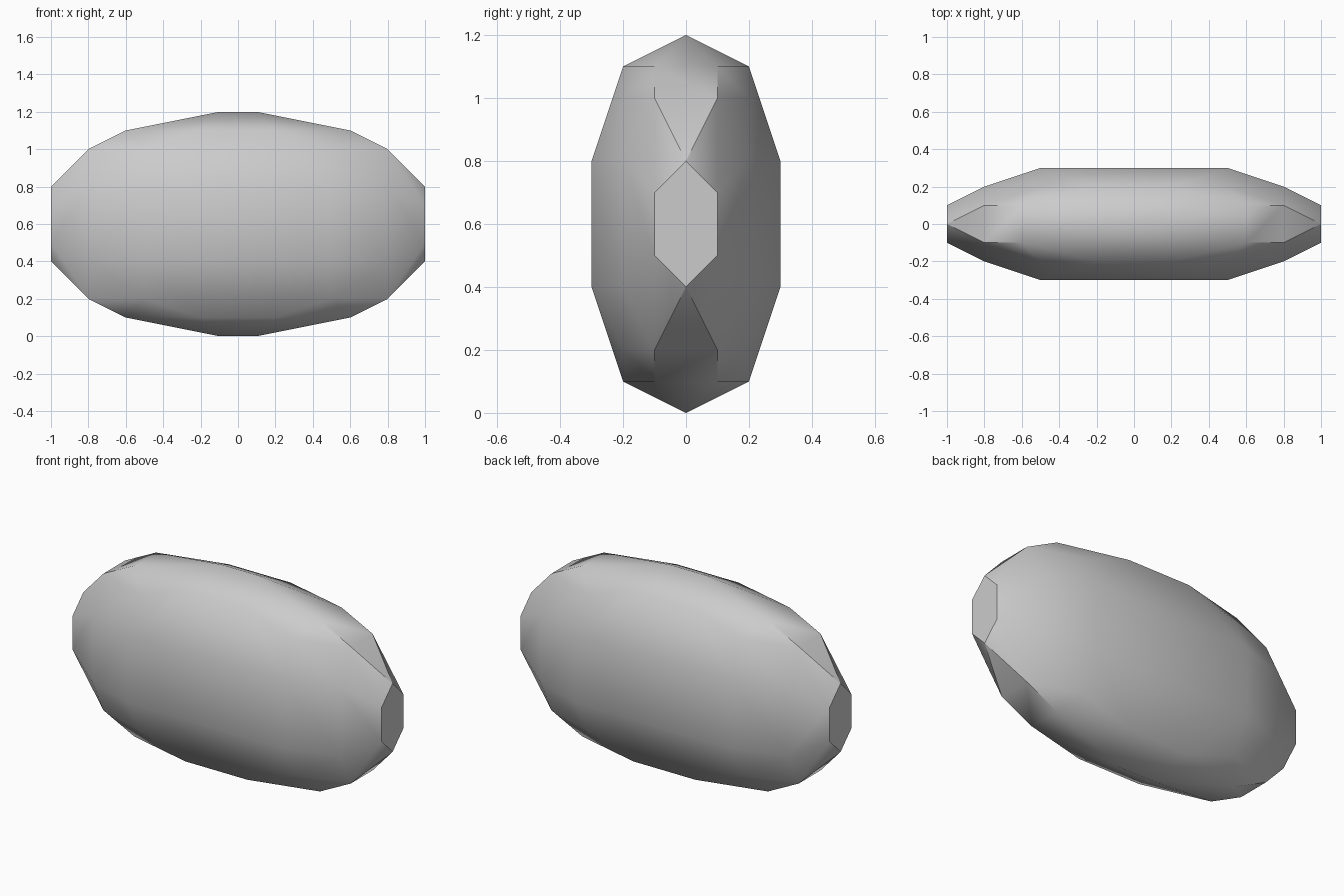
import bpy
import bmesh
import math
from itertools import product

old = bpy.data.objects.get("Cube")
if old:
    bpy.data.objects.remove(old, do_unlink=True)

# Plain grey stone
stone = bpy.data.materials.new("stone_grey")
stone.use_nodes = True
colour = (0.6, 0.6, 0.6, 1.0)
stone.diffuse_color = colour
stone.node_tree.nodes["Principled BSDF"].inputs["Base Color"].default_value = colour

# Corners of one octant, mirrored on all three axes
MID_HEIGHT = 0.6
octant = [
    (0.1, 0.0, 0.6), (0.2, 0.2, 0.5), (0.6, 0.1, 0.5),
    (0.8, 0.1, 0.4), (0.5, 0.2, 0.4), (0.8, 0.2, 0.2),
    (0.5, 0.3, 0.2), (1.0, 0.0, 0.2), (1.0, 0.1, 0.1),
]
corners = {(x * sx, y * sy, z * sz + MID_HEIGHT)
           for x, y, z in octant
           for sx, sy, sz in product((-1, 1), repeat=3)}

# Faceted pebble wrapped around the corners, flat regions merged
bm = bmesh.new()
for corner in sorted(corners):
    bm.verts.new(corner)
bmesh.ops.convex_hull(bm, input=bm.verts[:])
bmesh.ops.dissolve_limit(bm, angle_limit=math.radians(0.5),
                         verts=bm.verts[:], edges=bm.edges[:])
bmesh.ops.recalc_face_normals(bm, faces=bm.faces[:])
mesh = bpy.data.meshes.new("pebble")
bm.to_mesh(mesh)
bm.free()
mesh.materials.append(stone)

pebble = bpy.data.objects.new("pebble", mesh)
bpy.context.collection.objects.link(pebble)
bpy.ops.object.select_all(action="DESELECT")
pebble.select_set(True)
bpy.context.view_layer.objects.active = pebble
bpy.ops.object.shade_smooth_by_angle(angle=math.radians(30))
